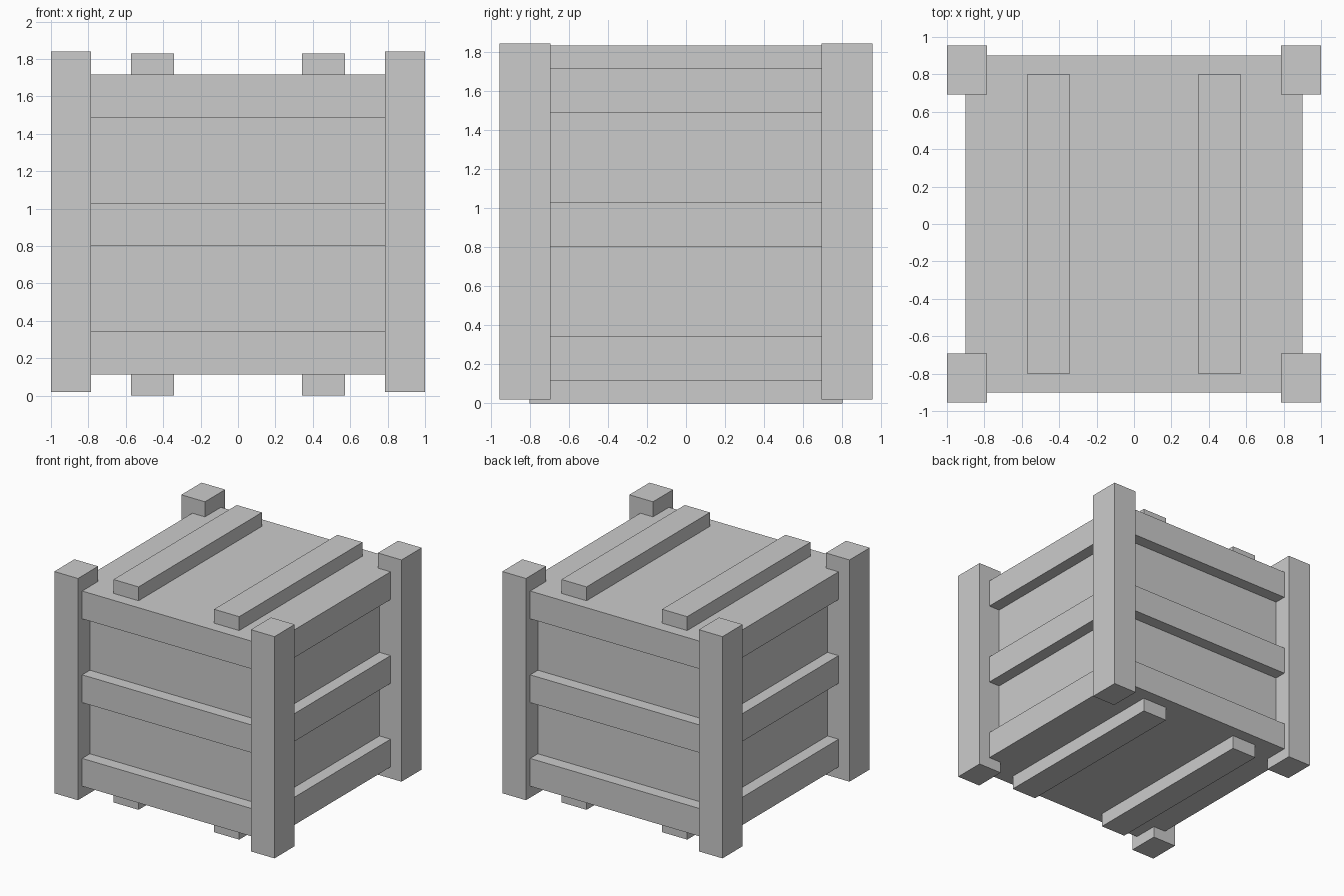
import bpy, bmesh

if "Cube" in bpy.data.objects:
    bpy.data.objects.remove(bpy.data.objects["Cube"])


def new_object(name, bm):
    bmesh.ops.recalc_face_normals(bm, faces=bm.faces)
    mesh = bpy.data.meshes.new(name)
    bm.to_mesh(mesh)
    bm.free()
    ob = bpy.data.objects.new(name, mesh)
    bpy.context.collection.objects.link(ob)
    return ob


def stepped_block(name, steps, center=(0, 0)):
    """Stack rectangular loops (half x, half y, z) and cap both ends."""
    bm = bmesh.new()
    cx, cy = center
    rings = [[bm.verts.new((cx + sx * hx, cy + sy * hy, z))
              for sx, sy in ((-1, -1), (1, -1), (1, 1), (-1, 1))]
             for hx, hy, z in steps]
    for a, b in zip(rings, rings[1:]):
        for i in range(4):
            j = (i + 1) % 4
            bm.faces.new((a[i], a[j], b[j], b[i]))
    bm.faces.new(rings[0][::-1])
    bm.faces.new(rings[-1])
    return new_object(name, bm)


# Crate body: recessed walls with three raised slat bands
OUT, IN = 0.9, 0.8
levels = []
for i, (lo, hi) in enumerate([(0.114, 0.342), (0.8, 1.028), (1.488, 1.716)]):
    if i:
        levels.append((IN, IN, lo))
    levels += [(OUT, OUT, lo), (OUT, OUT, hi)]
    if i < 2:
        levels.append((IN, IN, hi))
stepped_block("crate_body", levels)

# Corner posts
for sx, side in ((-1, "left"), (1, "right")):
    for sy, end in ((-1, "front"), (1, "back")):
        stepped_block(f"{end}_{side}_post",
                      [(0.1075, 0.131, 0.02), (0.1075, 0.131, 1.84)],
                      (sx * 0.8925, sy * 0.824))

# Lid battens and base skids
for sx, side in ((-1, "left"), (1, "right")):
    for part, lo, hi in (("lid_batten", 1.716, 1.83), ("base_skid", 0.0, 0.114)):
        stepped_block(f"{side}_{part}",
                      [(0.114, 0.8, lo), (0.114, 0.8, hi)], (sx * 0.457, 0))
